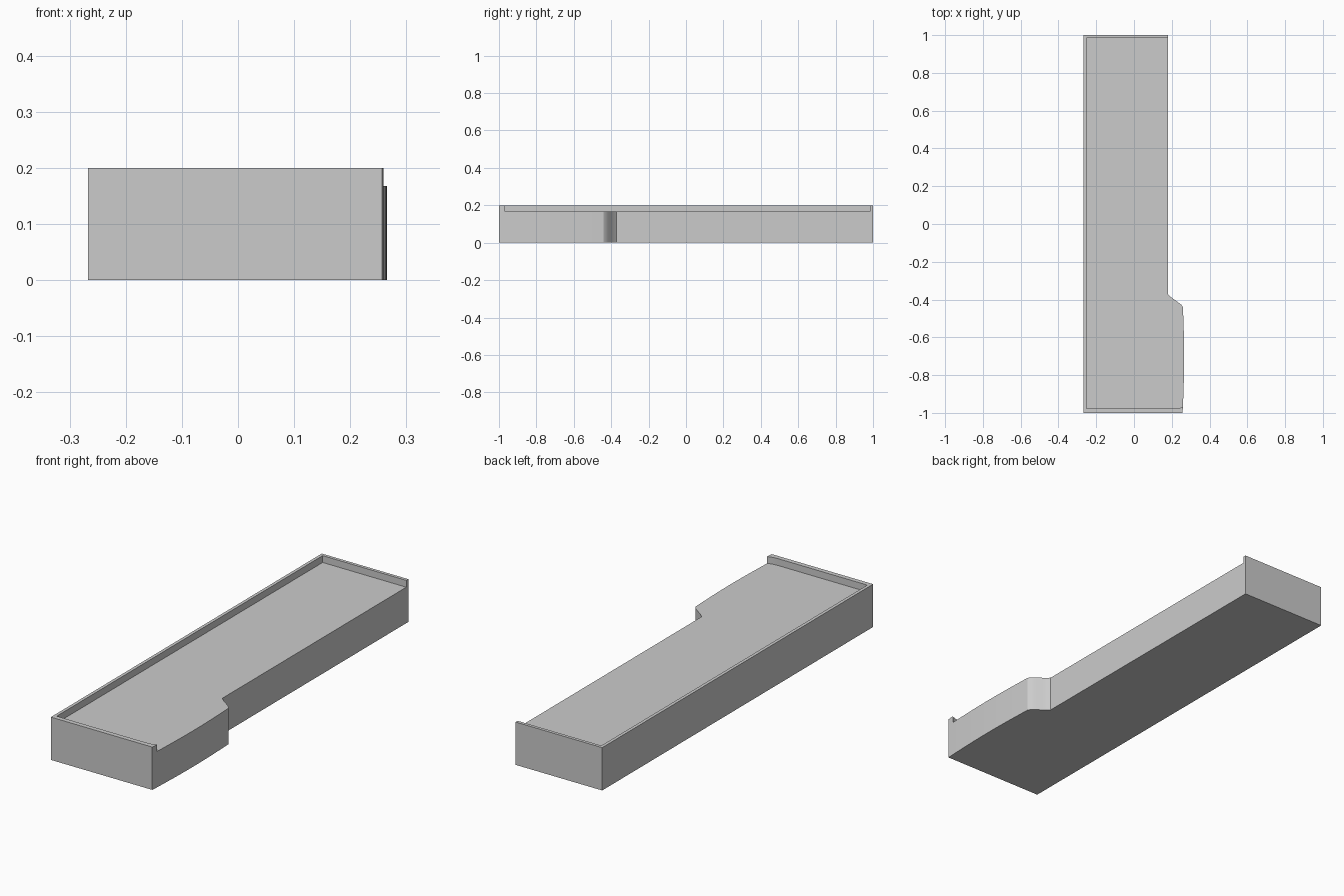
import bpy
import bmesh
import math
from mathutils import Vector

cube = bpy.data.objects.get("Cube")
if cube:
    bpy.data.objects.remove(cube, do_unlink=True)

FLOOR_Z, RIM_Z = 0.168, 0.2
LEFT, NECK = -0.267, 0.18          # long straight sides
IN_LEFT, IN_FRONT, IN_BACK = -0.252, -0.978, 0.985

# Rim outline: a wall along the back, one long side and the front
lip = [(0.259, -0.968), (0.25, -0.972), (0.235, -0.976), (0.21, IN_FRONT)]
inner = lip + [(IN_LEFT, IN_FRONT), (IN_LEFT, IN_BACK), (NECK, IN_BACK)]
outer = [(NECK, 1), (LEFT, 1), (LEFT, -1), (0.257, -1)]

# Wide end: gently bowed side, then a curved shoulder into the neck
bow = []
for i in range(1, 13):
    t = i / 12
    bow.append((0.259 + 0.0065 * math.sin(math.pi * t), -0.968 + 0.528 * t))
shoulder = [(0.25, -0.427), (0.237, -0.417), (0.222, -0.406),
            (0.207, -0.396), (0.193, -0.385), (NECK, -0.372)]

bm = bmesh.new()


def add_verts(points):
    return [bm.verts.new((x, y, 0)) for x, y in points]


def raise_faces(faces, height):
    geom = bmesh.ops.extrude_face_region(bm, geom=faces)["geom"]
    verts = [g for g in geom if isinstance(g, bmesh.types.BMVert)]
    bmesh.ops.translate(bm, verts=verts, vec=Vector((0, 0, height)))
    return [g for g in geom if isinstance(g, bmesh.types.BMFace)]


# Floor and rim share their inner border, so the result is one solid
inner_verts = add_verts(inner)
rim = bm.faces.new(inner_verts + add_verts(outer))
floor = bm.faces.new(inner_verts[::-1] + add_verts(bow + shoulder))
tops = raise_faces([rim, floor], FLOOR_Z)
rim_top = [f for f in tops if min(v.co.x for v in f.verts) < LEFT + 0.001]
raise_faces(rim_top, RIM_Z - FLOOR_Z)
bmesh.ops.recalc_face_normals(bm, faces=bm.faces[:])
bmesh.ops.dissolve_limit(bm, angle_limit=math.radians(0.1),
                         verts=bm.verts[:], edges=bm.edges[:])

mesh = bpy.data.meshes.new("rimmed_slab")
bm.to_mesh(mesh)
bm.free()
slab = bpy.data.objects.new("rimmed_slab", mesh)
bpy.context.collection.objects.link(slab)

# Plain grey finish
grey = bpy.data.materials.new("light_grey")
grey.use_nodes = True
colour = (0.6, 0.6, 0.6, 1)
grey.diffuse_color = colour
grey.node_tree.nodes["Principled BSDF"].inputs["Base Color"].default_value = colour
mesh.materials.append(grey)

bpy.ops.object.select_all(action='DESELECT')
slab.select_set(True)
bpy.context.view_layer.objects.active = slab
bpy.ops.object.shade_smooth_by_angle(angle=math.radians(20))
